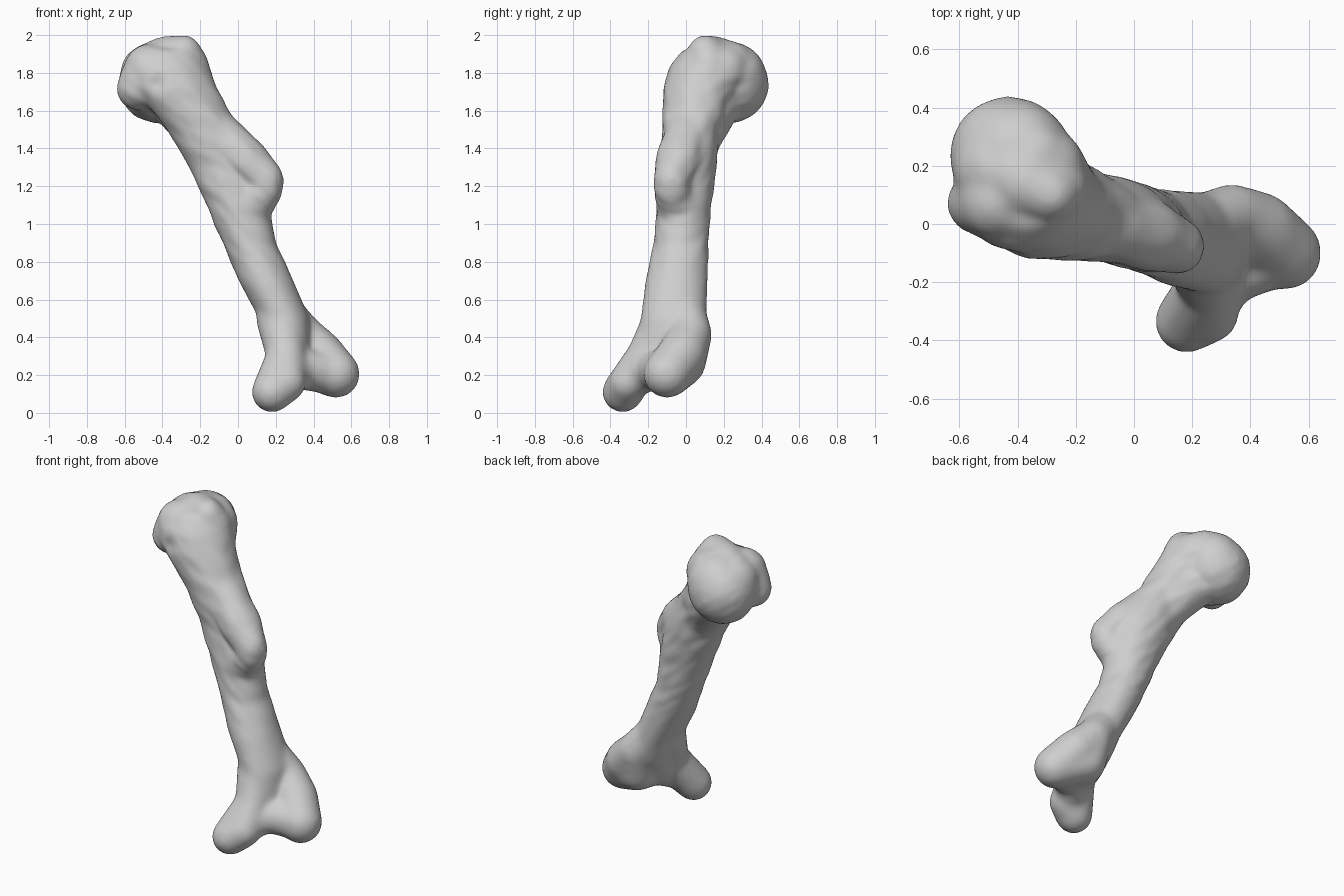
import bpy
import bmesh
import math
from mathutils import Vector, noise

cube = bpy.data.objects.get("Cube")
if cube:
    bpy.data.objects.remove(cube, do_unlink=True)

bone_colour = bpy.data.materials.new("bone grey")
bone_colour.use_nodes = True
colour = (0.62, 0.62, 0.62, 1)
bone_colour.diffuse_color = colour
bone_colour.node_tree.nodes["Principled BSDF"].inputs["Base Color"].default_value = colour

bm = bmesh.new()


def ellipse(x, y, z, rx, ry, sides=32):
    turn = [2 * math.pi * i / sides for i in range(sides)]
    return [bm.verts.new((x + rx * math.cos(a), y + ry * math.sin(a), z)) for a in turn]


def loft(rows):
    """Closed tube through level ellipses."""
    rings = [ellipse(*row) for row in rows]
    for low, high in zip(rings, rings[1:]):
        for i in range(len(low)):
            j = (i + 1) % len(low)
            bm.faces.new((low[i], low[j], high[j], high[i]))
    bm.faces.new(rings[0][::-1])
    bm.faces.new(rings[-1])


def limb(*balls):
    """Rounded taper between each pair of neighbouring balls (x, y, z, radius)."""
    for pair in zip(balls, balls[1:]):
        part = bmesh.new()
        for x, y, z, r in pair:
            made = bmesh.ops.create_icosphere(part, subdivisions=3, radius=r)
            bmesh.ops.translate(part, verts=made["verts"], vec=(x, y, z))
        hull = bmesh.ops.convex_hull(part, input=part.verts[:])
        spare = {g for g in hull["geom_interior"] if isinstance(g, bmesh.types.BMVert)}
        bmesh.ops.delete(part, geom=list(spare), context="VERTS")
        mesh = bpy.data.meshes.new("part")
        part.to_mesh(mesh)
        part.free()
        bm.from_mesh(mesh)
        bpy.data.meshes.remove(mesh)


# Leaning shaft
loft([
    (.31, -.16, .17, .08, .08),
    (.29, -.13, .25, .1, .12),
    (.27, -.09, .37, .11, .17),
    (.245, -.065, .50, .128, .17),
    (.148, -.05, .70, .14, .16),
    (.06, -.025, .90, .137, .14),
    (.0, -.01, 1.1, .16, .14),
    (-.07, .015, 1.3, .185, .14),
    (-.175, .025, 1.5, .195, .148),
    (-.25, .04, 1.6, .2, .16),
    (-.34, .06, 1.72, .225, .175),
    (-.38, .09, 1.83, .215, .175),
    (-.36, .12, 1.92, .15, .13),
])

# Upper end: rounded joint head and its neck
limb((-.43, .235, 1.74, .2), (-.40, .24, 1.78, .18), (-.38, .14, 1.82, .15))
limb((-.47, .19, 1.80, .148), (-.39, .16, 1.85, .135), (-.34, .24, 1.85, .11))
limb((-.36, .18, 1.68, .13), (-.15, .045, 1.42, .12))

# Tall crest running down into the shaft, and small front knob
limb((-.285, .10, 1.91, .086), (-.27, .12, 1.84, .11), (-.25, .10, 1.70, .13), (-.19, .07, 1.54, .13))
limb((-.285, .10, 1.91, .086), (-.38, .15, 1.865, .125), (-.30, .20, 1.82, .125), (-.25, .10, 1.70, .13))
limb((-.525, .075, 1.72, .112), (-.47, .08, 1.82, .13))

# Ridge on the outer side of the shaft
limb((-.14, .02, 1.51, .12), (.04, -.035, 1.335, .12), (.15, -.078, 1.235, .09),
     (.145, -.075, 1.18, .088), (.02, -.015, 1.06, .13))

# Lower end: front knuckle
limb((.22, -.1, .5, .12), (.255, -.21, .3, .1), (.18, -.335, .11, .104), (.26, -.31, .16, .095))
limb((.255, -.21, .3, .1), (.26, -.31, .16, .095))

# Rear knuckle and the saddle joining the two
limb((.25, -.28, .18, .095), (.33, -.17, .23, .1), (.5, -.1, .21, .11))
limb((.21, -.01, .57, .1), (.335, .025, .415, .108), (.43, -.02, .31, .125), (.519, -.1, .205, .122))
limb((.335, .025, .415, .108), (.36, -.02, .265, .12), (.519, -.1, .205, .122))
limb((.36, -.02, .265, .12), (.33, -.14, .24, .1))

mesh = bpy.data.meshes.new("long_bone")
bm.to_mesh(mesh)
bm.free()
bone = bpy.data.objects.new("long_bone", mesh)
bpy.context.collection.objects.link(bone)
bpy.context.view_layer.objects.active = bone
bone.select_set(True)

# Fuse the parts into one soft skin
fuse = bone.modifiers.new("fuse", "REMESH")
fuse.mode = "VOXEL"
fuse.voxel_size = .014
soften = bone.modifiers.new("soften", "SMOOTH")
soften.factor = .5
soften.iterations = 26
for name in ("fuse", "soften"):
    bpy.ops.object.modifier_apply(modifier=name)

# Uneven surface on the shaft, a shallow pit in the upper front,
# and a thin even swell that makes up for the softening
mesh = bone.data
pit = Vector((-.42, -.08, 1.74))
moves = []
for v in mesh.vertices:
    p = v.co
    rough = max(0, min(1, (p.z - .6) / .3)) * max(.3, min(1, (1.9 - p.z) / .2))
    grain = noise.noise(Vector((p.x * 9, p.y * 9, p.z * 16 + p.x * 12)))
    dent = .02 * math.exp(-((p - pit).length / .04) ** 2)
    moves.append(v.normal * (.006 + .006 * rough * grain - dent))
for v, move in zip(mesh.vertices, moves):
    v.co += move

mesh.materials.clear()
mesh.materials.append(bone_colour)
for face in mesh.polygons:
    face.material_index = 0
bpy.ops.object.shade_smooth()
